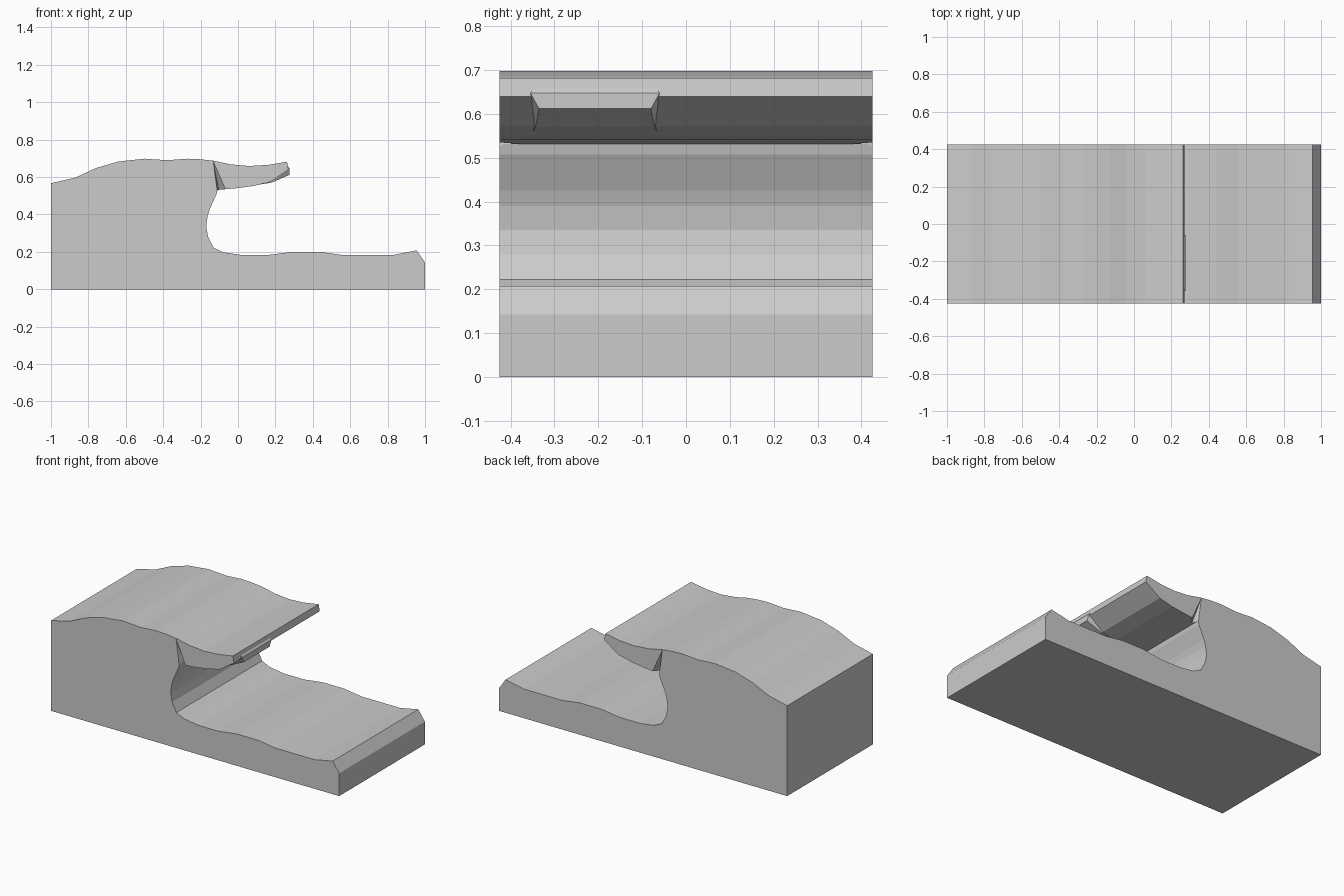
import bpy, bmesh
from mathutils import Vector

if "Cube" in bpy.data.objects:
    bpy.data.objects.remove(bpy.data.objects["Cube"])

HALF_DEPTH = 0.425

stone = bpy.data.materials.new("stone_grey")
stone.use_nodes = True
grey = (0.6, 0.6, 0.6, 1)
stone.diffuse_color = grey
stone.node_tree.nodes["Principled BSDF"].inputs["Base Color"].default_value = grey


def finish(name, bm):
    bmesh.ops.recalc_face_normals(bm, faces=bm.faces)
    mesh = bpy.data.meshes.new(name)
    bm.to_mesh(mesh)
    bm.free()
    mesh.materials.append(stone)
    obj = bpy.data.objects.new(name, mesh)
    bpy.context.collection.objects.link(obj)
    return obj


def extrude_profile(name, outline):
    bm = bmesh.new()
    face = bm.faces.new([bm.verts.new((x, -HALF_DEPTH, z)) for x, z in outline])
    extruded = bmesh.ops.extrude_face_region(bm, geom=[face])["geom"]
    verts = [g for g in extruded if isinstance(g, bmesh.types.BMVert)]
    bmesh.ops.translate(bm, verts=verts, vec=(0, 2 * HALF_DEPTH, 0))
    return finish(name, bm)


def hull(name, points):
    bm = bmesh.new()
    for p in points:
        bm.verts.new(p)
    bmesh.ops.convex_hull(bm, input=bm.verts)
    return finish(name, bm)


# Cliff outline: hilltop, overhang, hollow, lower ground
hilltop = [(-1, .567), (-.87, .597), (-.76, .648), (-.64, .683), (-.5, .698),
           (-.38, .69), (-.27, .698), (-.2, .695), (-.13, .687)]
overhang = [(-.04, .668), (.06, .659), (.16, .665), (.262, .682), (.27, .64),
            (.17, .573), (.08, .552), (0, .541), (-.11, .531)]
hollow = [(-.115, .508), (-.13, .475), (-.152, .425), (-.163, .39),
          (-.17, .335), (-.16, .28), (-.13, .222), (-.08, .198)]
ground = [(.02, .183), (.16, .183), (.29, .2), (.44, .2), (.56, .183),
          (.83, .183), (.955, .208), (1, .143), (1, 0), (-1, 0)]
cliff = extrude_profile("cliff", hilltop + overhang + hollow + ground)

# Wedge notches where the overhang meets the cliff, on both sides
for side in (-1, 1):
    y = side * HALF_DEPTH
    inner = Vector((-.1, y - side * .05, .52))
    outer = [Vector((-.133, y, .685)), Vector((-.11, y, .52)), Vector((-.06, y, .52))]
    cutter = hull("notch_cutter", [inner] + [inner + (p - inner) * 1.04 for p in outer])
    cutter.hide_render = True
    mod = cliff.modifiers.new("notch", "BOOLEAN")
    mod.operation = "DIFFERENCE"
    mod.solver = "EXACT"
    mod.object = cutter
    bpy.context.view_layer.objects.active = cliff
    bpy.ops.object.modifier_apply(modifier=mod.name)
    bpy.data.objects.remove(cutter)

# Bevelled rock lump under the lip of the overhang
section = [(.257, .67, .01), (.275, .648, 0), (.275, .612, .02),
           (.18, .57, .012), (.09, .556, .004), (.12, .59, 0)]
hull("overhang_lump", [(x, y, z) for x, z, inset in section
                       for y in (-.355 + inset, -.06 - inset)])
